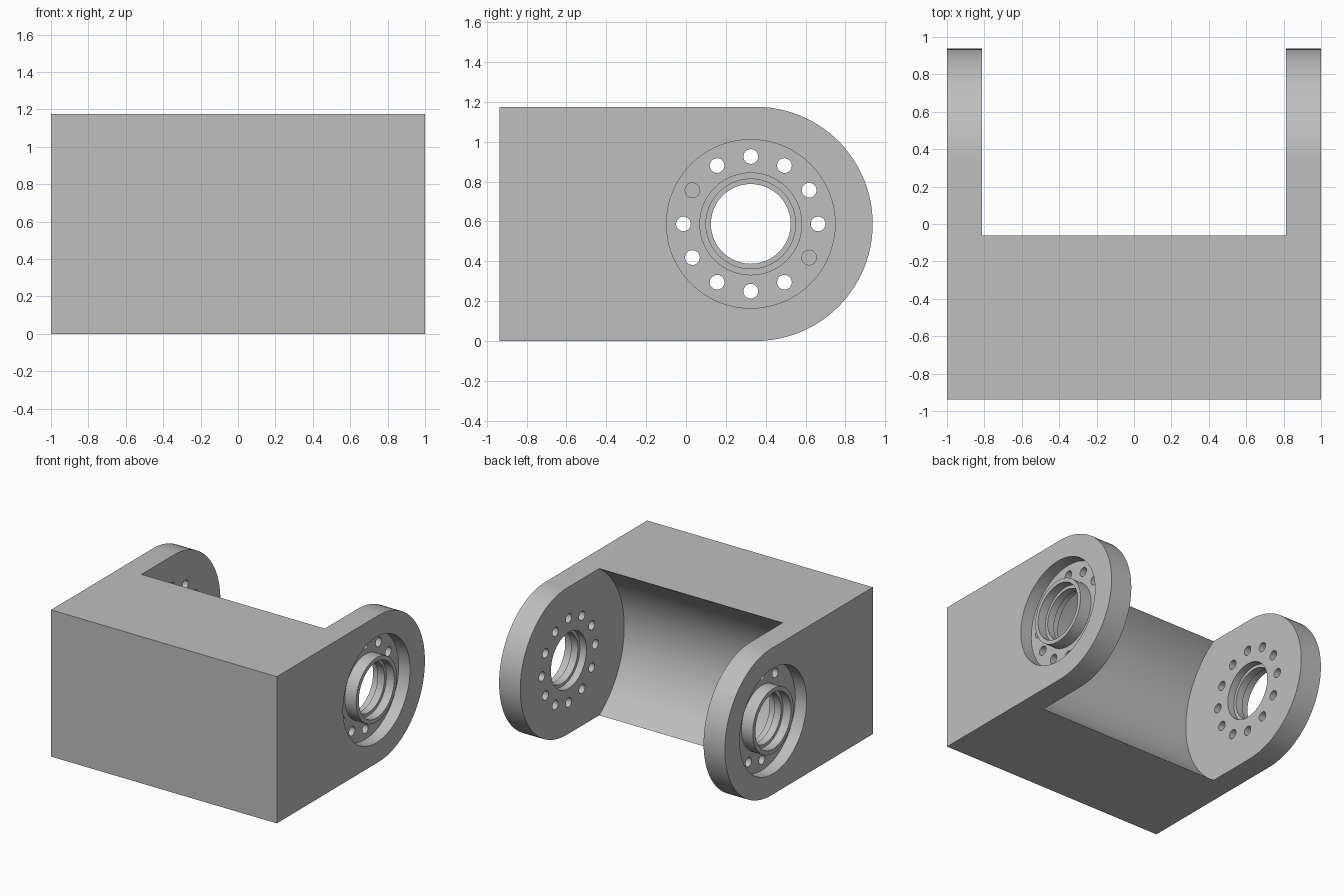
import bpy, bmesh, math
from math import sin, cos, pi

if "Cube" in bpy.data.objects:
    bpy.data.objects.remove(bpy.data.objects["Cube"], do_unlink=True)

HALF_Y, HEIGHT = 0.937, 1.175
R = HEIGHT / 2               # rounded arm end
AXIS_Y, AXIS_Z = 0.325, R    # pivot axis, parallel to x
ARM_IN = 0.812               # inner face of the arms

grey = bpy.data.materials.new("light_grey")
grey.use_nodes = True
colour = (0.52, 0.52, 0.52, 1)
grey.diffuse_color = colour
grey.node_tree.nodes["Principled BSDF"].inputs["Base Color"].default_value = colour


def finish(name, bm):
    bmesh.ops.recalc_face_normals(bm, faces=bm.faces[:])
    mesh = bpy.data.meshes.new(name)
    bm.to_mesh(mesh)
    bm.free()
    obj = bpy.data.objects.new(name, mesh)
    bpy.context.collection.objects.link(obj)
    mesh.materials.append(grey)
    return obj


def lathe(name, profile, closed=False, segments=72, y=AXIS_Y, z=AXIS_Z):
    """Revolve (x, radius) points about an axis parallel to x."""
    bm = bmesh.new()
    angles = [2 * pi * i / segments for i in range(segments)]
    rings = [[bm.verts.new((x, y + r * cos(a), z + r * sin(a))) for a in angles]
             for x, r in profile]
    pairs = list(zip(rings, rings[1:]))
    if closed:
        pairs.append((rings[-1], rings[0]))
    else:
        bm.faces.new(rings[0])
        bm.faces.new(rings[-1])
    for a, b in pairs:
        for i in range(segments):
            j = (i + 1) % segments
            bm.faces.new((a[i], a[j], b[j], b[i]))
    return finish(name, bm)


# Bracket: side outline with a rounded end, extruded across x
bm = bmesh.new()
outline = [(-HALF_Y, HEIGHT), (-HALF_Y, 0)]
for i in range(49):
    a = -pi / 2 + pi * i / 48
    outline.append((HALF_Y - R + R * cos(a), R + R * sin(a)))
face = bm.faces.new([bm.verts.new((-1, y, z)) for y, z in outline])
side = bmesh.ops.extrude_face_region(bm, geom=[face])["geom"]
bmesh.ops.translate(bm, vec=(2, 0, 0),
                    verts=[v for v in side if isinstance(v, bmesh.types.BMVert)])
bracket = finish("clevis_bracket", bm)

# Concave clearance between the arms
cutters = [lathe("clearance_cutter", [(-ARM_IN, 0.703), (ARM_IN, 0.703)], segments=96)]

for s, label in ((1, "left"), (-1, "right")):
    # Ring-shaped recess around the hub
    cutters.append(lathe(label + "_recess_cutter",
                         [(s * x, r) for x, r in ((0.9, 0.258), (0.9, 0.423),
                                                  (1.1, 0.423), (1.1, 0.258))], closed=True))
    # Stepped bore with a lip in the middle
    cutters.append(lathe(label + "_bore_cutter",
                         [(s * x, r) for x, r in ((0.7, 0.225), (0.87, 0.225), (0.87, 0.2),
                                                  (0.93, 0.2), (0.93, 0.225), (1.1, 0.225))]))
    # Ring of bolt holes
    for i in range(12):
        a = 2 * pi * i / 12
        cutters.append(lathe(f"{label}_bolt_cutter_{i}", [(s * 0.7, 0.037), (s * 1.1, 0.037)],
                             segments=24, y=AXIS_Y + 0.338 * cos(a), z=AXIS_Z + 0.338 * sin(a)))

for c in cutters:
    mod = bracket.modifiers.new(c.name, "BOOLEAN")
    mod.operation, mod.solver, mod.object = "DIFFERENCE", "EXACT", c

# Bake the cuts and drop the cutters
graph = bpy.context.evaluated_depsgraph_get()
baked = bpy.data.meshes.new_from_object(bracket.evaluated_get(graph))
bracket.modifiers.clear()
bracket.data = baked
baked.materials.clear()
baked.materials.append(grey)
for p in baked.polygons:
    p.material_index = 0
for c in cutters:
    bpy.data.objects.remove(c, do_unlink=True)

bpy.ops.object.select_all(action="DESELECT")
bracket.select_set(True)
bpy.context.view_layer.objects.active = bracket
bpy.ops.object.shade_smooth_by_angle(angle=math.radians(30))
